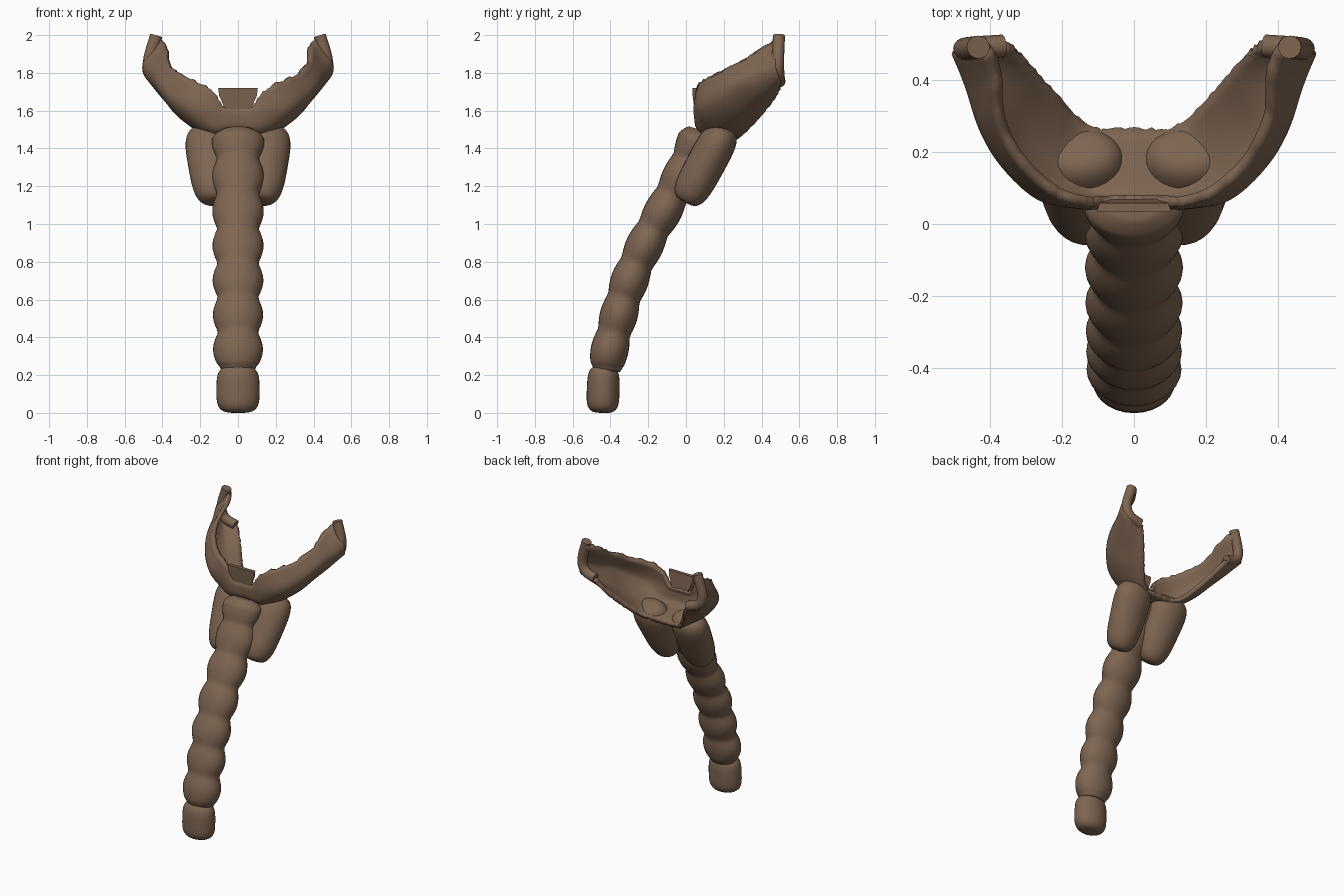
import bpy
import bmesh
import math
import random
from mathutils import Vector

random.seed(4)
default = bpy.data.objects.get("Cube")
if default:
    bpy.data.objects.remove(default, do_unlink=True)

# Single brown material
brown = bpy.data.materials.new("warm brown")
brown.use_nodes = True
colour = (0.21, 0.13, 0.082, 1)
brown.diffuse_color = colour
brown.node_tree.nodes["Principled BSDF"].inputs["Base Color"].default_value = colour


def finish(name, bm, angle):
    mesh = bpy.data.meshes.new(name)
    bm.to_mesh(mesh)
    bm.free()
    mesh.materials.append(brown)
    obj = bpy.data.objects.new(name, mesh)
    bpy.context.collection.objects.link(obj)
    bpy.ops.object.select_all(action="DESELECT")
    obj.select_set(True)
    bpy.context.view_layer.objects.active = obj
    bpy.ops.object.shade_smooth_by_angle(angle=math.radians(angle))
    return obj


def spline(points, steps):
    """Smooth curve through the points."""
    pts = [Vector(p) for p in points]
    pts = [2 * pts[0] - pts[1]] + pts + [2 * pts[-1] - pts[-2]]
    out = []
    for a, b, c, d in zip(pts, pts[1:], pts[2:], pts[3:]):
        for k in range(steps):
            t = k / steps
            out.append(b + (c - a) * (t / 2)
                       + (a * 2 - b * 5 + c * 4 - d) * (t * t / 2)
                       + (b * 3 - a - c * 3 + d) * (t ** 3 / 2))
    out.append(pts[-2])
    return out


def tube(name, centres, radii, sides=28, angle=60):
    """Closed elliptical tube with rings square to its path."""
    bm = bmesh.new()
    rings = []
    last = len(centres) - 1
    for i, (centre, (rx, ry)) in enumerate(zip(centres, radii)):
        along = (centres[min(i + 1, last)] - centres[max(i - 1, 0)]).normalized()
        side = Vector((0, 1, 0)).cross(along).normalized()
        depth = along.cross(side)
        turns = [math.tau * k / sides for k in range(sides)]
        rings.append([bm.verts.new(centre + side * rx * math.cos(a) + depth * ry * math.sin(a))
                      for a in turns])
    for low, high in zip(rings, rings[1:]):
        for k in range(sides):
            n = (k + 1) % sides
            bm.faces.new((low[k], low[n], high[n], high[k]))
    bm.faces.new(rings[0][::-1])
    bm.faces.new(rings[-1])
    return finish(name, bm, angle)


def pill(name, start, end, low, high, power):
    """Straight rounded plug, from radii low to radii high."""
    start, end, low, high = map(Vector, (start, end, low, high))
    centres, radii = [], []
    for k in range(33):
        u = -math.cos(math.pi * (0.02 + 0.96 * k / 32))
        t = (u + 1) / 2
        centres.append(start.lerp(end, t))
        radii.append(low.lerp(high, t) * (1 - abs(u) ** power) ** (1 / power))
    return tube(name, centres, radii)


# Rounded foot at the bottom of the stem
pill("stem_foot", (0, -0.442, 0), (0, -0.435, 0.25), (0.115, 0.088), (0.113, 0.085), 3.6)

# Ribbed stem: bulges pinched at regular heights, slightly wider upwards
path = spline([(0, -0.42, 0.225), (0, -0.405, 0.33), (0, -0.355, 0.52), (0, -0.295, 0.71),
               (0, -0.212, 0.9), (0, -0.115, 1.08), (0, -0.022, 1.26), (0, 0.045, 1.42),
               (0, 0.07, 1.5)], 10)
radii = []
for p in path:
    bulge = abs(math.cos(math.pi * (p.z - 0.335) / 0.183))
    cap = min(1, (p.z - 0.2) / 0.07, (1.515 - p.z) / 0.07)
    cap = math.sqrt(1 - (1 - cap) ** 2)
    wide = 0.102 + 0.006 * p.z
    radii.append(((wide + 0.028 * bulge) * cap, (0.086 + 0.014 * bulge) * cap))
tube("ribbed_stem", path, radii)

# Side lobes tucked into the shield
for name, s in (("left_lobe", 1), ("right_lobe", -1)):
    pill(name, (s * 0.125, -0.005, 1.115), (s * 0.155, 0.212, 1.515),
         (0.105, 0.1), (0.143, 0.104), 3.6)

# Shield: rim, belly, underside and back edge, from the middle to the left tip
rim = [(0, 0.055, 1.62), (0.075, 0.055, 1.625), (0.13, 0.05, 1.7), (0.22, 0.08, 1.755),
       (0.32, 0.17, 1.8), (0.38, 0.29, 1.86), (0.39, 0.43, 1.95), (0.43, 0.505, 1.985)]
belly = [(0, 0.045, 1.57), (0.08, 0.043, 1.575), (0.15, 0.043, 1.585), (0.27, 0.07, 1.61),
         (0.37, 0.16, 1.67), (0.43, 0.26, 1.74), (0.47, 0.38, 1.8), (0.505, 0.47, 1.85)]
under = [(0, 0.075, 1.49), (0.08, 0.075, 1.485), (0.14, 0.09, 1.48), (0.22, 0.15, 1.5),
         (0.31, 0.24, 1.56), (0.37, 0.33, 1.63), (0.42, 0.42, 1.69), (0.475, 0.5, 1.76)]
back = [(0, 0.26, 1.44), (0.07, 0.26, 1.44), (0.11, 0.265, 1.445), (0.17, 0.3, 1.47),
        (0.23, 0.37, 1.54), (0.28, 0.43, 1.61), (0.32, 0.48, 1.68), (0.35, 0.51, 1.74)]


def both_sides(points):
    return spline([(-x, y, z) for x, y, z in points[:0:-1]] + points, 6)


bm = bmesh.new()
columns = []
for section in zip(*map(both_sides, (rim, belly, under, back))):
    curve = spline(section, 5)
    # Ragged edges
    curve[0].z += random.uniform(-0.007, 0.007)
    curve[-1].y += random.uniform(-0.004, 0.004)
    columns.append([bm.verts.new(p) for p in curve])
for a, b in zip(columns, columns[1:]):
    for j in range(len(a) - 1):
        bm.faces.new((a[j], a[j + 1], b[j + 1], b[j]))
shield = finish("shield", bm, 40)
wall = shield.modifiers.new("wall", "SOLIDIFY")
wall.thickness = 0.027
wall.offset = -1

# Thickened lips closing the two tips
for name, s in (("left_tip", 1), ("right_tip", -1)):
    lip = spline([(s * 0.365, 0.495, 1.755), (s * 0.445, 0.49, 1.785),
                  (s * 0.47, 0.487, 1.86), (s * 0.433, 0.492, 1.998)], 6)
    tube(name, lip, [(0.033, 0.032)] * len(lip), sides=16)

# Small tapered plate in the front notch
outline = [(-0.105, 1.72), (-0.1, 1.68), (-0.07, 1.61), (0.07, 1.61), (0.1, 1.68), (0.105, 1.72)]
bm = bmesh.new()
front = [bm.verts.new((x, 0.065 - abs(x) * 0.3, z)) for x, z in outline]
rear = [bm.verts.new((x * 0.9, 0.09 - abs(x) * 0.3, z)) for x, z in outline]
bm.faces.new(front)
bm.faces.new(rear[::-1])
for k in range(len(outline)):
    n = (k + 1) % len(outline)
    bm.faces.new((front[k], rear[k], rear[n], front[n]))
bmesh.ops.recalc_face_normals(bm, faces=bm.faces)
finish("notch_plate", bm, 30)
